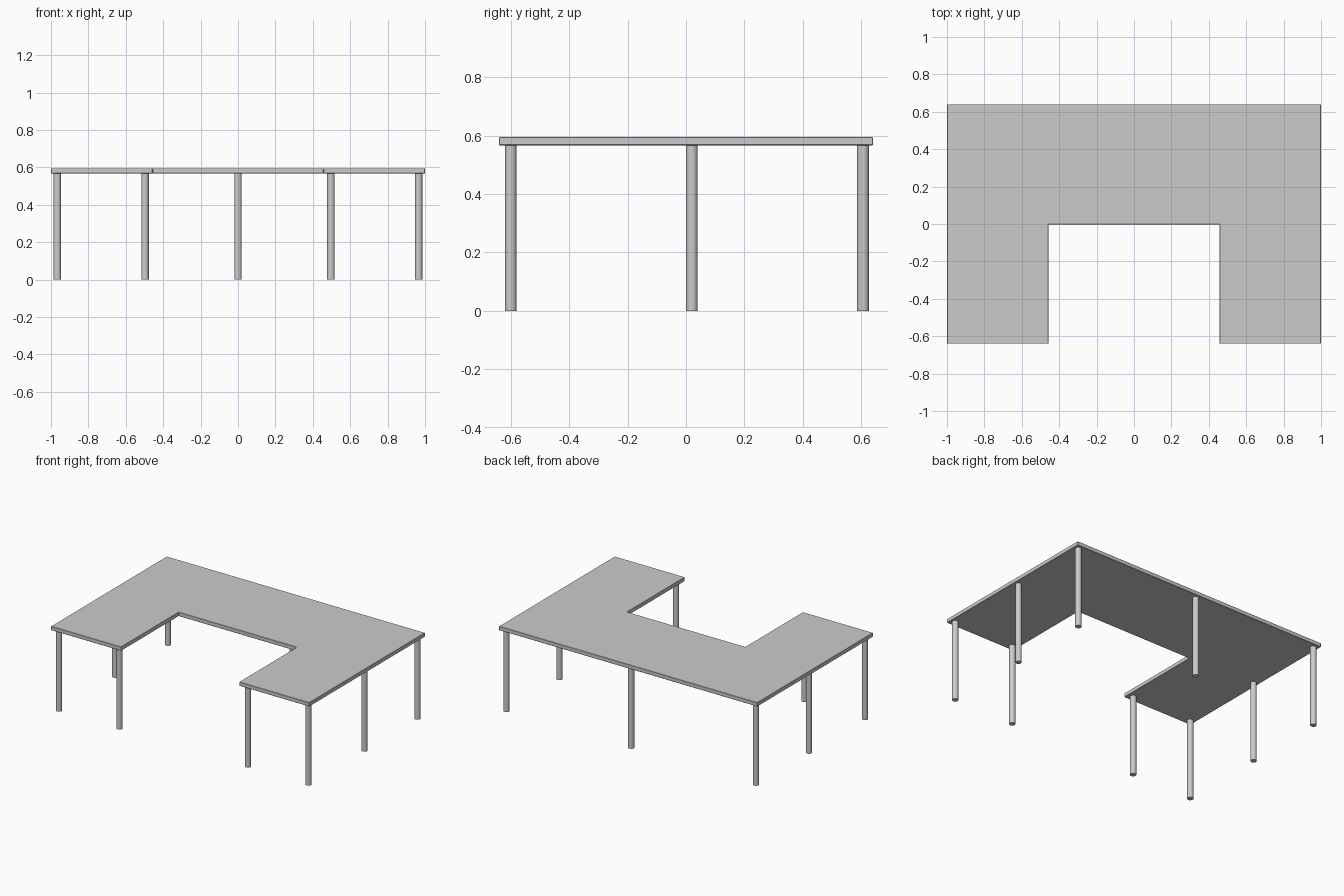
import bpy, bmesh

if "Cube" in bpy.data.objects:
    bpy.data.objects.remove(bpy.data.objects["Cube"])

TOP_Z, UNDER_Z = 0.595, 0.567
HALF_Y = 0.64
LEG_R = 0.02


def soften(obj, width, segments=1):
    mod = obj.modifiers.new("edge_softening", 'BEVEL')
    mod.width = width
    mod.segments = segments
    mod.limit_method = 'ANGLE'


def extruded(name, outline, z0, z1):
    bm = bmesh.new()
    face = bm.faces.new([bm.verts.new((x, y, z0)) for x, y in outline])
    up = bmesh.ops.extrude_face_region(bm, geom=[face])["geom"]
    bmesh.ops.translate(bm, vec=(0, 0, z1 - z0),
                        verts=[v for v in up if isinstance(v, bmesh.types.BMVert)])
    bmesh.ops.recalc_face_normals(bm, faces=bm.faces)
    mesh = bpy.data.meshes.new(name)
    bm.to_mesh(mesh)
    bm.free()
    obj = bpy.data.objects.new(name, mesh)
    bpy.context.collection.objects.link(obj)
    return obj


def leg(name, x, y):
    bpy.ops.mesh.primitive_cylinder_add(vertices=32, radius=LEG_R, depth=UNDER_Z,
                                        location=(x, y, UNDER_Z / 2))
    obj = bpy.context.object
    obj.name = name
    bpy.ops.object.shade_smooth_by_angle()


# U-shaped table top, open towards the front
right = [(0.457, -0.003), (0.457, -HALF_Y), (1, -HALF_Y), (1, HALF_Y)]
outline = right + [(-x, y) for x, y in reversed(right)]
top = extruded("table_top", outline, UNDER_Z, TOP_Z)
soften(top, 0.002)

# Mirrored legs: front corners, inner front, mid sides, back corners
for side, s in (("left", -1), ("right", 1)):
    leg(f"front_outer_leg_{side}", s * 0.966, -0.6)
    leg(f"front_inner_leg_{side}", s * 0.497, -0.6)
    leg(f"side_leg_{side}", s * 0.966, 0.02)
    leg(f"back_corner_leg_{side}", s * 0.966, 0.606)

# Single leg under the middle of the back edge
leg("back_middle_leg", 0, 0.606)
